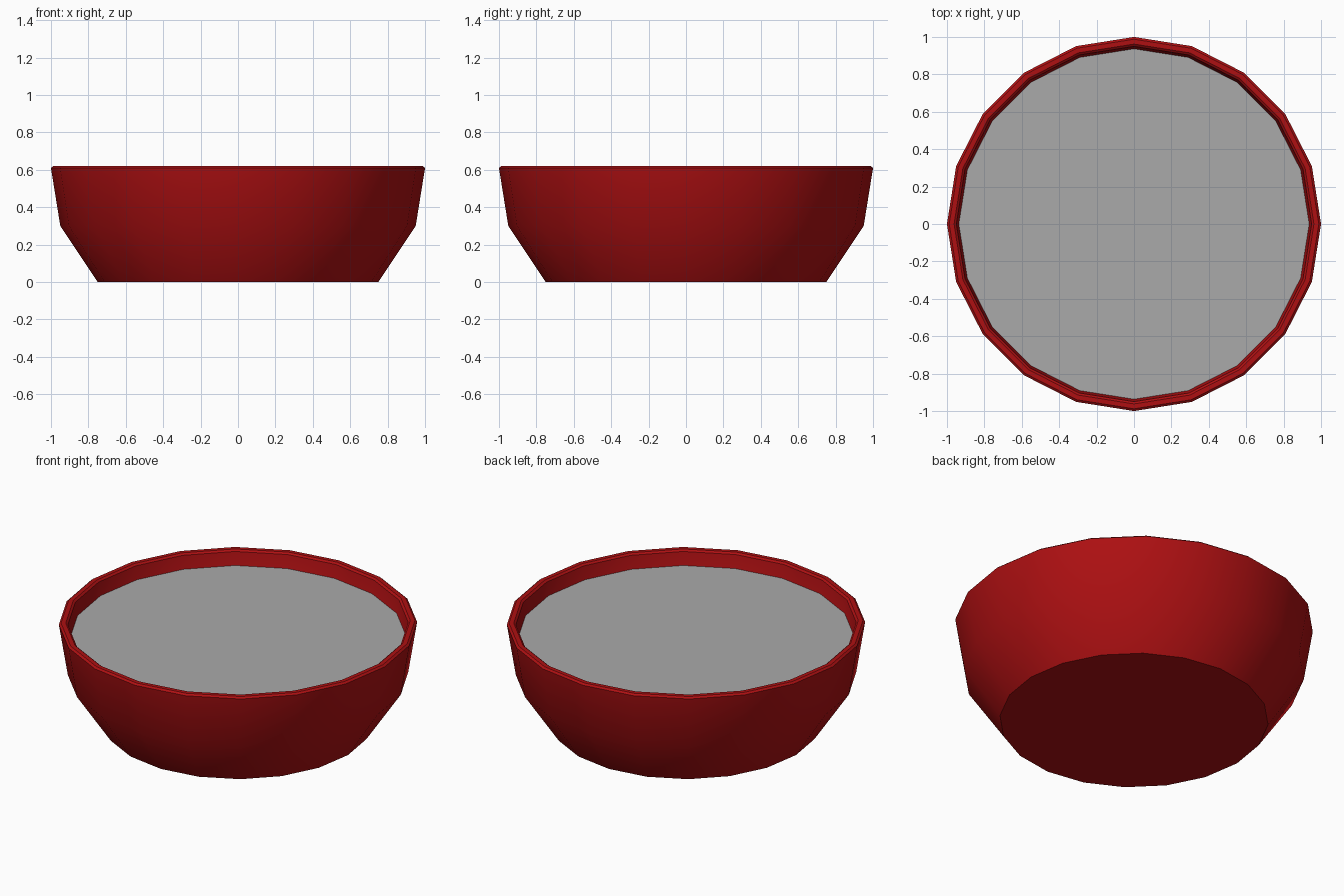
import bpy, bmesh
from math import sin, cos, tau, radians

SIDES = 20

cube = bpy.data.objects.get("Cube")
if cube:
    bpy.data.objects.remove(cube, do_unlink=True)


def make_material(name, rgb):
    mat = bpy.data.materials.new(name)
    mat.use_nodes = True
    colour = (*rgb, 1)
    mat.diffuse_color = colour
    mat.node_tree.nodes["Principled BSDF"].inputs["Base Color"].default_value = colour
    return mat


def lathe(name, profile, mat, caps):
    """Sweep (radius, height) points round z; cap the listed profile ends."""
    bm = bmesh.new()
    rings = [[bm.verts.new((r * cos(tau * i / SIDES), r * sin(tau * i / SIDES), z))
              for i in range(SIDES)] for r, z in profile]
    for low, high in zip(rings, rings[1:]):
        for i in range(SIDES):
            j = (i + 1) % SIDES
            bm.faces.new((low[i], low[j], high[j], high[i]))
    for end in caps:
        bm.faces.new(rings[end])
    bmesh.ops.recalc_face_normals(bm, faces=bm.faces)
    mesh = bpy.data.meshes.new(name)
    bm.to_mesh(mesh)
    bm.free()
    mesh.materials.append(mat)
    obj = bpy.data.objects.new(name, mesh)
    bpy.context.collection.objects.link(obj)
    bpy.ops.object.select_all(action='DESELECT')
    obj.select_set(True)
    bpy.context.view_layer.objects.active = obj
    bpy.ops.object.shade_smooth_by_angle(angle=radians(30))
    return obj


red = make_material("deep red", (0.42, 0.005, 0.006))
grey = make_material("grey", (0.4, 0.4, 0.4))

# Bowl: outer wall, bevelled rim, inner wall and inner floor
lathe("bowl", [(0.75, 0), (0.95, 0.3), (1, 0.61), (0.988, 0.62), (0.962, 0.62),
               (0.95, 0.61), (0.9, 0.31), (0.71, 0.05)], red, (0, -1))

# Filling: flat disc just below the rim
lathe("filling", [(0.91, 0.5), (0.937, 0.53)], grey, (0, -1))
